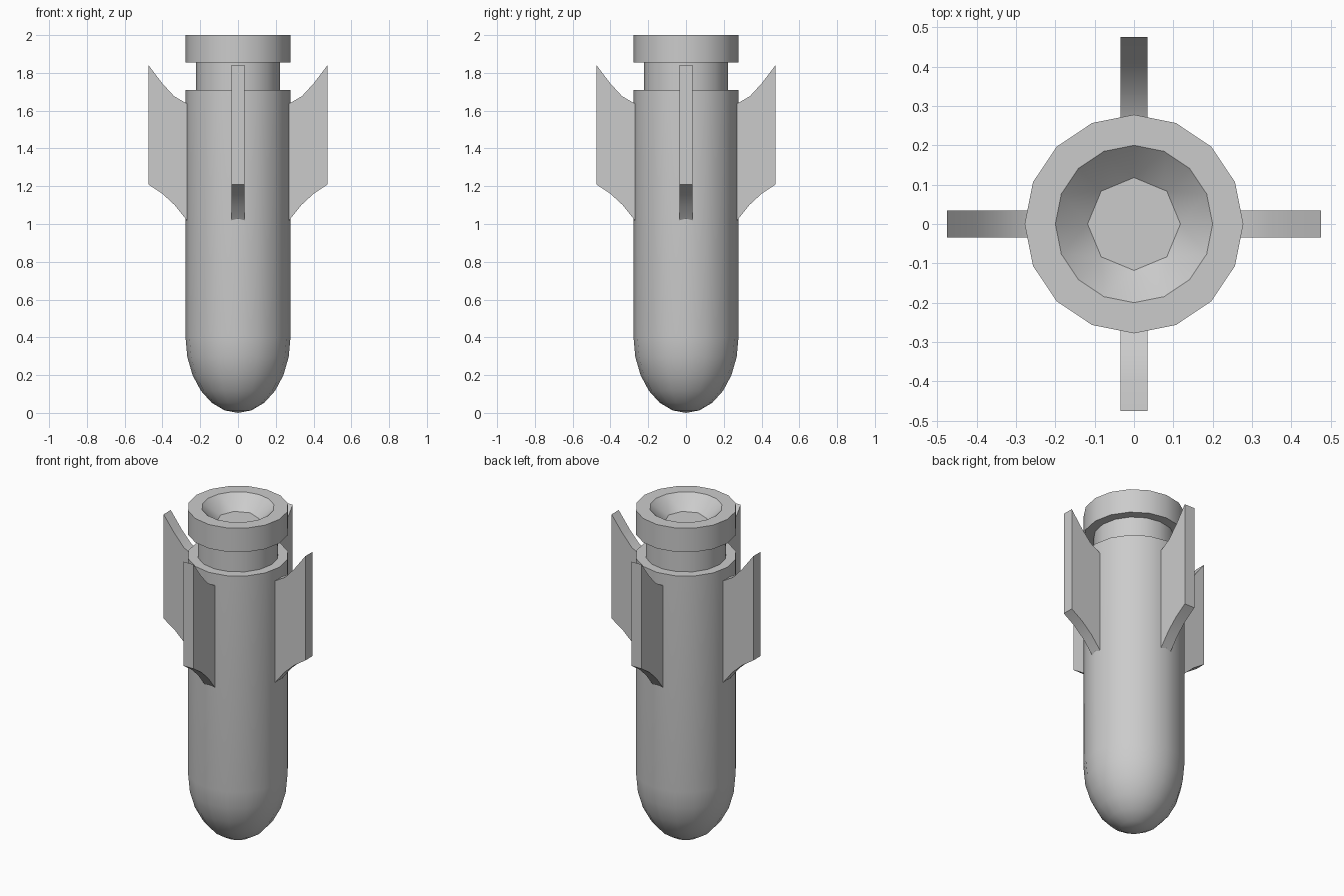
import bpy, bmesh
from math import sin, cos, pi, radians

if "Cube" in bpy.data.objects:
    bpy.data.objects.remove(bpy.data.objects["Cube"])

SIDES = 16


def finish(name, bm):
    mesh = bpy.data.meshes.new(name)
    bm.to_mesh(mesh)
    bm.free()
    mesh.shade_smooth()
    mesh.set_sharp_from_angle(angle=radians(32))
    obj = bpy.data.objects.new(name, mesh)
    bpy.context.collection.objects.link(obj)
    return obj


def ring(bm, r, z, n=SIDES):
    return [bm.verts.new((r * cos(2 * pi * i / n), r * sin(2 * pi * i / n), z))
            for i in range(n)]


def lathe(bm, profile):
    """Skin the (radius, z) profile; returns first and last vertex rings."""
    rings = [ring(bm, r, z) for r, z in profile]
    for a, b in zip(rings, rings[1:]):
        for i in range(SIDES):
            j = (i + 1) % SIDES
            bm.faces.new((a[i], a[j], b[j], b[i]))
    return rings[0], rings[-1]


R, NECK = 0.278, 0.223

# Hull: half-ellipsoid nose, straight body and shoulder
bm = bmesh.new()
nose = [(R * sin(radians(t)), 0.4 - 0.4 * cos(radians(t))) for t in range(15, 91, 15)]
first, _ = lathe(bm, nose + [(R, 1.71), (NECK, 1.71)])
tip = bm.verts.new((0, 0, 0))
for i in range(SIDES):
    bm.faces.new((tip, first[(i + 1) % SIDES], first[i]))
finish("hull", bm)

# Narrow neck
bm = bmesh.new()
lathe(bm, [(NECK, 1.71), (NECK, 1.855)])
finish("neck", bm)

# Tail collar with a dished recess narrowing to an octagonal floor
bm = bmesh.new()
_, rim = lathe(bm, [(NECK, 1.855), (R, 1.855), (R, 2.0), (0.2, 2.0)])
floor = ring(bm, 0.118, 1.92, 8)
for k in range(8):
    a, b, c = rim[2 * k], rim[2 * k + 1], rim[(2 * k + 2) % SIDES]
    p, q = floor[k], floor[(k + 1) % 8]
    bm.faces.new((a, b, p))
    bm.faces.new((b, q, p))
    bm.faces.new((b, c, q))
bm.faces.new(floor)
finish("tail_collar", bm)

# Four swept fins
FIN = [(0.262, 1.005), (0.275, 1.025), (0.335, 1.10), (0.4, 1.16), (0.475, 1.21),
       (0.475, 1.842), (0.402, 1.746), (0.339, 1.677), (0.275, 1.64), (0.262, 1.635)]
HALF = 0.034
for n in range(4):
    bm = bmesh.new()
    front = [bm.verts.new((x, -HALF, z)) for x, z in FIN]
    back = [bm.verts.new((x, HALF, z)) for x, z in FIN]
    bm.faces.new(front)
    bm.faces.new(back[::-1])
    for i in range(len(FIN)):
        j = (i + 1) % len(FIN)
        bm.faces.new((front[j], front[i], back[i], back[j]))
    fin = finish(f"fin_{n + 1}", bm)
    fin.rotation_euler.z = n * pi / 2
